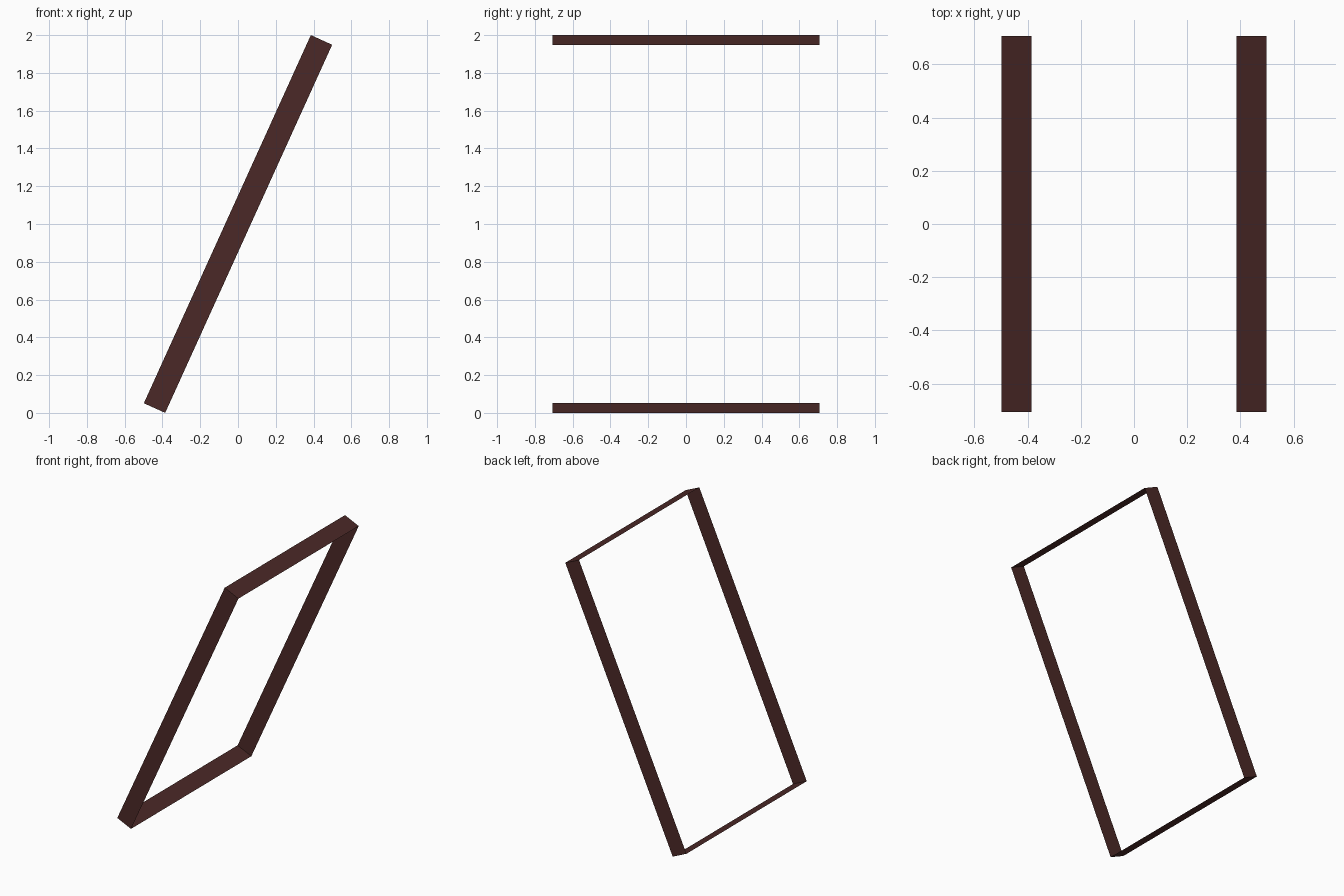
import bpy, bmesh
from math import radians
from mathutils import Matrix

if "Cube" in bpy.data.objects:
    bpy.data.objects.remove(bpy.data.objects["Cube"])

# Frame dimensions: ribbon width, frame width, frame length, backward lean
RIBBON, WIDTH, LENGTH, LEAN = 0.124, 1.414, 2.14, radians(24.4)

# Dark wood material
wood = bpy.data.materials.new("dark_wood")
wood.diffuse_color = (0.07, 0.022, 0.02, 1)
wood.use_nodes = True
wood.node_tree.nodes["Principled BSDF"].inputs["Base Color"].default_value = wood.diffuse_color

# Thin leaning frame: a box of bare sheets, open on its two broad sides
bm = bmesh.new()
bmesh.ops.create_cube(bm, size=1)
bm.normal_update()
broad = [f for f in bm.faces if abs(f.normal.x) > 0.9]
bmesh.ops.delete(bm, geom=broad, context='FACES_ONLY')
bmesh.ops.scale(bm, vec=(RIBBON, WIDTH, LENGTH), verts=bm.verts)
bmesh.ops.rotate(bm, cent=(0, 0, 0), matrix=Matrix.Rotation(LEAN, 3, 'Y'), verts=bm.verts)

# Stand it on the floor
low = min(v.co.z for v in bm.verts)
bmesh.ops.translate(bm, vec=(0, 0, -low), verts=bm.verts)

mesh = bpy.data.meshes.new("leaning_frame")
bm.to_mesh(mesh)
bm.free()
mesh.materials.append(wood)
frame = bpy.data.objects.new("leaning_frame", mesh)
bpy.context.collection.objects.link(frame)
